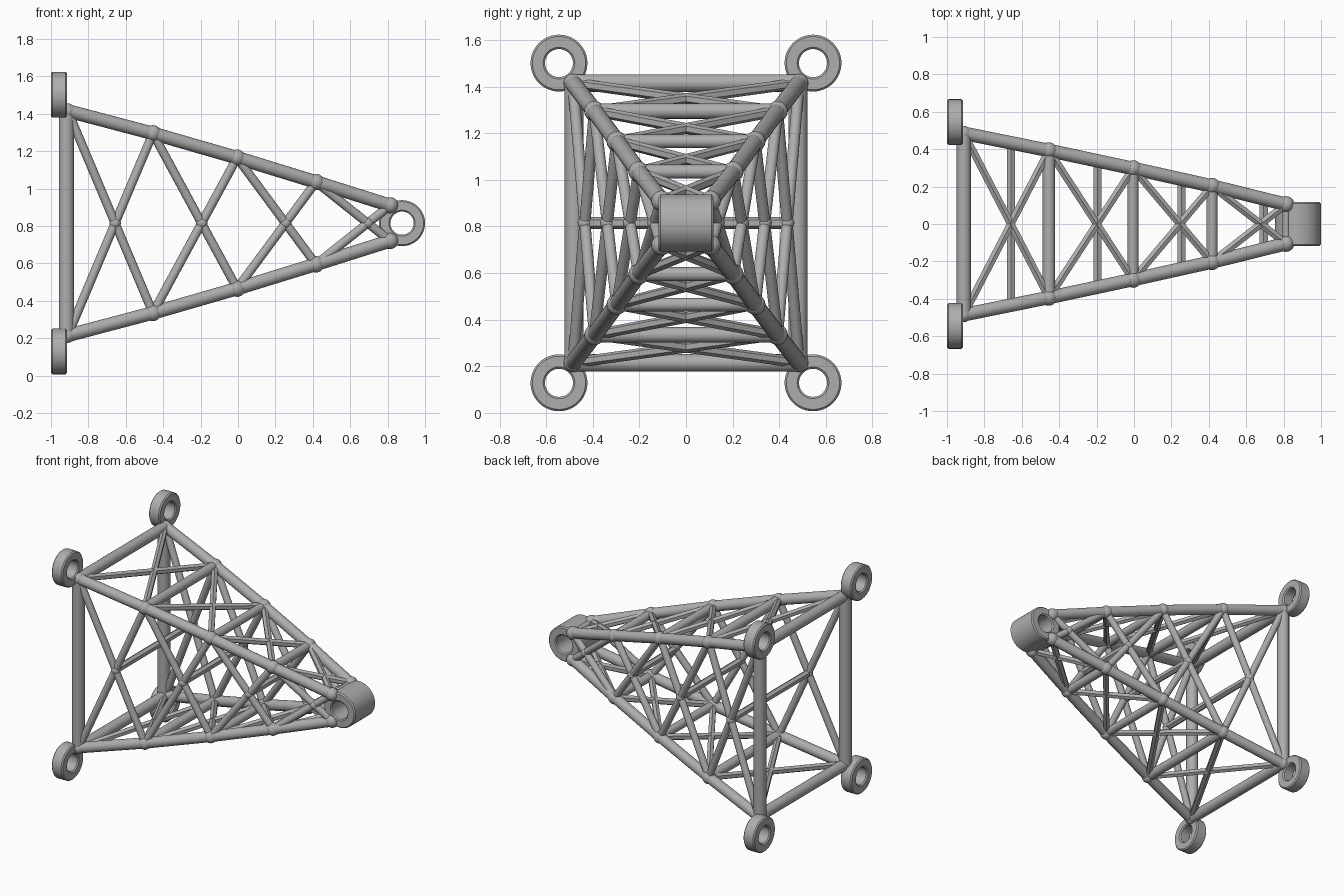
import bpy, bmesh, math
from mathutils import Vector

if "Cube" in bpy.data.objects:
    bpy.data.objects.remove(bpy.data.objects["Cube"], do_unlink=True)

steel = bpy.data.materials.new("plain grey steel")
steel.use_nodes = True
GREY = (0.42, 0.42, 0.42, 1)
steel.diffuse_color = GREY
steel.node_tree.nodes["Principled BSDF"].inputs["Base Color"].default_value = GREY

MID = 0.815                                # height of the symmetry plane


def finish(name, bm, smooth=True):
    bmesh.ops.recalc_face_normals(bm, faces=bm.faces)
    mesh = bpy.data.meshes.new(name)
    bm.to_mesh(mesh)
    bm.free()
    ob = bpy.data.objects.new(name, mesh)
    bpy.context.collection.objects.link(ob)
    mesh.materials.append(steel)
    if smooth:
        bpy.ops.object.select_all(action='DESELECT')
        ob.select_set(True)
        bpy.context.view_layer.objects.active = ob
        bpy.ops.object.shade_smooth_by_angle(angle=math.radians(35))
    return ob


def rod(name, a, b, radius, sides=20):
    """Straight bar between two points."""
    a, b = Vector(a), Vector(b)
    bm = bmesh.new()
    bmesh.ops.create_cone(bm, cap_ends=True, segments=sides, radius1=radius,
                          radius2=radius, depth=(b - a).length)
    turn = (b - a).to_track_quat('Z', 'Y').to_matrix()
    bmesh.ops.transform(bm, matrix=turn.to_4x4(), verts=bm.verts)
    bmesh.ops.translate(bm, vec=(a + b) / 2, verts=bm.verts)
    return finish(name, bm, sides > 8)


def ball(name, centre, radius):
    bm = bmesh.new()
    bmesh.ops.create_uvsphere(bm, u_segments=20, v_segments=12, radius=radius)
    bmesh.ops.translate(bm, vec=centre, verts=bm.verts)
    return finish(name, bm)


def bushing(name, centre, axis, outer, inner, half, chamfer):
    """Chamfered ring, its profile spun about the axis."""
    bm = bmesh.new()
    c = chamfer
    profile = [(inner, c - half), (inner + c, -half), (outer - c, -half), (outer, c - half),
               (outer, half - c), (outer - c, half), (inner + c, half), (inner, half - c)]
    vs = [bm.verts.new((r, 0, z)) for r, z in profile]
    es = [bm.edges.new((vs[i - 1], vs[i])) for i in range(len(vs))]
    bmesh.ops.spin(bm, geom=vs + es, cent=(0, 0, 0), axis=(0, 0, 1),
                   angle=math.tau, steps=48, use_duplicate=False)
    bmesh.ops.remove_doubles(bm, verts=bm.verts, dist=1e-4)
    turn = Vector(axis).to_track_quat('Z', 'Y').to_matrix()
    bmesh.ops.transform(bm, matrix=turn.to_4x4(), verts=bm.verts)
    bmesh.ops.translate(bm, vec=centre, verts=bm.verts)
    return finish(name, bm)


# Truss stations: x, half width, half height
stations = [(-0.91, 0.485, 0.6), (-0.455, 0.393, 0.48), (-0.005, 0.297, 0.35),
            (0.417, 0.203, 0.22), (0.813, 0.105, 0.095)]


def node(i, sy, sz):
    x, w, h = stations[i]
    return Vector((x, sy * w, MID + sz * h))


signs = (-1, 1)
last = len(stations) - 1

# Corner chords, joint balls and mounting rings
for sy in signs:
    for sz in signs:
        for i in range(last):
            rod("corner_chord", node(i, sy, sz), node(i + 1, sy, sz), 0.036)
        for i in range(last + 1):
            ball("chord_joint", node(i, sy, sz), 0.04 if i == 0 else 0.044)
        bushing("mounting_ring", (-0.957, sy * 0.545, MID + sz * 0.686),
                (1, 0, 0), 0.122, 0.06, 0.043, 0.008)

# Rectangular base frame posts
for sy in signs:
    rod("base_post", (-0.917, sy * 0.48, MID - 0.6), (-0.917, sy * 0.48, MID + 0.6), 0.041)

# Horizontal battens and crossed braces on the upper and lower faces
for sz in signs:
    for i, radius in enumerate((0.038, 0.033, 0.029, 0.03, 0.02)):
        rod("batten", node(i, -1, sz), node(i, 1, sz), radius)
    for i in range(last):
        for sy in signs:
            rod("flat_brace", node(i, sy, sz), node(i + 1, -sy, sz), 0.023, 6)

# Crossed side braces, their joint balls and the middle cross bars
for i in range(last):
    h0, h1 = stations[i][2], stations[i + 1][2]
    t = h0 / (h0 + h1)
    centres = []
    for sy in signs:
        for sz in signs:
            rod("side_brace", node(i, sy, sz), node(i + 1, sy, -sz), 0.024)
        centre = node(i, sy, 1).lerp(node(i + 1, sy, -1), t)
        centres.append(centre)
        ball("brace_joint", centre, 0.031)
    rod("middle_cross_bar", centres[0], centres[1], 0.025, 6)

# Pivot hub at the tip
bushing("pivot_hub", (0.877, 0, MID), (0, 1, 0), 0.123, 0.062, 0.117, 0.008)
